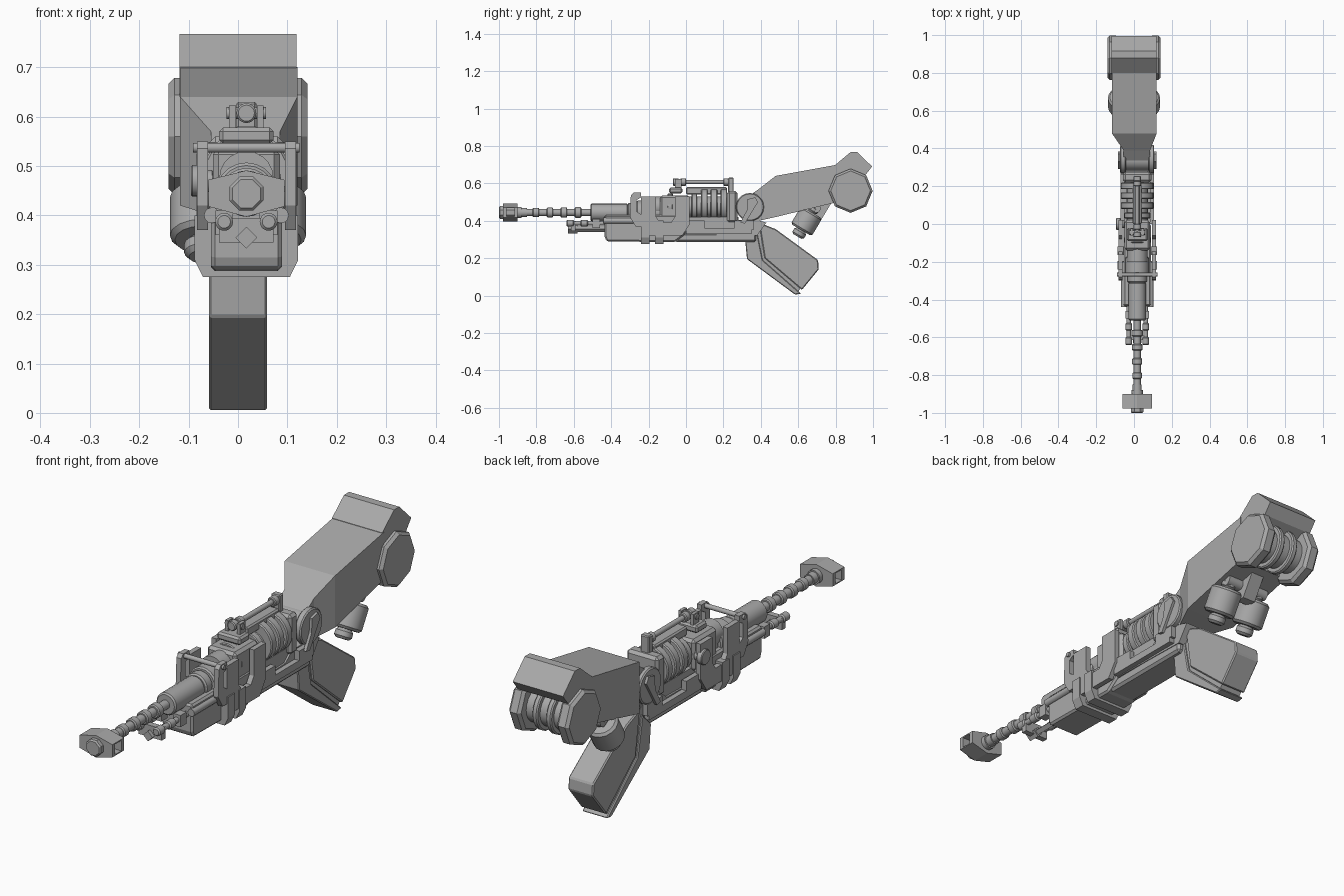
import bpy, bmesh, math
from mathutils import Matrix, Vector

if "Cube" in bpy.data.objects:
    bpy.data.objects.remove(bpy.data.objects["Cube"])

CENTRE = .017                  # x of the barrel and receiver
AXIS = .444                    # height of the barrel
SIDES = (-1, 1)
ALONG, ACROSS = Vector((0, 1, 0)), Vector((1, 0, 0))

steel = bpy.data.materials.new("steel gray")
steel.use_nodes = True
steel.diffuse_color = (.4, .4, .4, 1)
steel.node_tree.nodes["Principled BSDF"].inputs["Base Color"].default_value = steel.diffuse_color


def finish(name, bm, bevel=0):
    bmesh.ops.recalc_face_normals(bm, faces=bm.faces)
    mesh = bpy.data.meshes.new(name)
    bm.to_mesh(mesh)
    bm.free()
    mesh.materials.append(steel)
    part = bpy.data.objects.new(name, mesh)
    bpy.context.collection.objects.link(part)
    if bevel:
        modifier = part.modifiers.new("bevel", "BEVEL")
        modifier.width, modifier.segments = bevel, 1
    return part


def loft(name, rings, bevel=0):
    """Skin a list of equal point loops and cap both ends."""
    bm = bmesh.new()
    loops = [[bm.verts.new(point) for point in ring] for ring in rings]
    for near, far in zip(loops, loops[1:]):
        for i in range(len(near)):
            bm.faces.new((near[i - 1], near[i], far[i], far[i - 1]))
    bm.faces.new(loops[0])
    bm.faces.new(loops[-1])
    return finish(name, bm, bevel)


def plate(name, outline, half, x=CENTRE, bevel=0):
    """Side outline of (y, z) points given a width about x."""
    return loft(name, [[(x + side * half, y, z) for y, z in outline] for side in SIDES], bevel)


def block(name, half, front, back, bottom, top, x=CENTRE, bevel=0):
    outline = [(front, bottom), (back, bottom), (back, top), (front, top)]
    return plate(name, outline, half, x, bevel)


def section(name, outline, front, back):
    """Front outline of (x, z) points extruded along y."""
    return loft(name, [[(x, y, z) for x, z in outline] for y in (front, back)])


def mirrored(points, centre):
    return points + [(2 * centre - u, v) for u, v in reversed(points)]


def spindle(name, start, axis, steps, sides=20, chamfer=0, turn=0):
    """Stepped solid of revolution from (length, radius) steps."""
    frame = Matrix.Translation(start) @ axis.to_track_quat("Z", "Y").to_matrix().to_4x4()
    rings, reach = [], 0
    for length, radius in steps:
        stations = [(reach, radius), (reach + length, radius)]
        if chamfer:
            stations = [(reach, radius - chamfer), (reach + chamfer, radius),
                        (reach + length - chamfer, radius), (reach + length, radius - chamfer)]
        reach += length
        for distance, r in stations:
            angles = [turn + math.tau * i / sides for i in range(sides)]
            rings.append([frame @ Vector((r * math.cos(a), r * math.sin(a), distance)) for a in angles])
    part = loft(name, rings)
    if sides > 8:
        bpy.ops.object.select_all(action="DESELECT")
        part.select_set(True)
        bpy.context.view_layer.objects.active = part
        bpy.ops.object.shade_smooth_by_angle(angle=math.radians(35))
    return part


def rod(name, start, end, radius):
    axis = Vector(end) - Vector(start)
    return spindle(name, start, axis, [(axis.length, radius)], sides=12)


def collar(name, y, length, radius, x=CENTRE, z=AXIS):
    return spindle(name, (x, y, z), ALONG, [(length, radius)], chamfer=length / 8)


# Stock: a body that narrows toward the hub, then a raised crest
NECK, WIDE = (-.055, .085), (-.117, .12)
loft("stock_body", [
    [(left, y, bottom), (right, y, bottom), (right, y, top), (left, y, top)]
    for y, bottom, top, (left, right) in (
        (.29, .43, .5, NECK), (.39, .4, .57, NECK), (.48, .42, .64, WIDE), (.81, .5, .7, WIDE))])
plate("stock_crest", [(.78, .55), (.8, .7), (.88, .767), (.915, .767), (.995, .69), (.96, .645)], .118, x=0)

# Stock end: octagonal discs with a ribbed roller between them
pivot = Vector((0, .88, .56))
for side in SIDES:
    spindle("stock_disc", pivot + ACROSS * side * .085, ACROSS * side, [(.056, .118)], sides=8, chamfer=.012)
spindle("stock_roller", pivot - ACROSS * .1, ACROSS, [(.2, .072)])
for side in SIDES:
    spindle("roller_rib", pivot + ACROSS * side * .02, ACROSS * side, [(.025, .092)], chamfer=.005)

# Canisters hanging under the stock
plate("canister_bracket", [(.66, .5), (.78, .5), (.72, .4), (.68, .4)], .03, x=0)
rod("canister_axle", (-.1, .695, .467), (.1, .695, .467), .025)
for side in SIDES:
    spindle("canister", (side * .073, .69, .475), Vector((0, -.5, -.84)),
            [(.035, .03), (.11, .065), (.04, .036)], sides=16, chamfer=.01)

# Grip: main body, front strip and the groove between them
plate("grip_body", [(.39, .39), (.42, .2), (.62, .03), (.71, .14), (.706, .19), (.48, .355)],
      .059, x=0, bevel=.005)
plate("grip_front_strip", [(.316, .3), (.326, .195), (.583, .005), (.615, .01), (.41, .19), (.376, .36)],
      .059, x=0, bevel=.004)
plate("grip_core", [(.36, .4), (.38, .2), (.6, .02), (.68, .15)], .05, x=0)

# Hub joint with a lever on each face
hub = Vector((CENTRE, .342, .473))
spindle("hub_core", hub - ACROSS * .09, ACROSS, [(.18, .06)])
for side in SIDES:
    spindle("hub_rim", hub + ACROSS * side * .06, ACROSS * side, [(.03, .075)], chamfer=.005)
    plate("hub_lever", [(.29, .39), (.315, .385), (.385, .5), (.37, .525), (.33, .515), (.325, .455)],
          .007, x=CENTRE + side * .094)

# Lower frame
plate("frame", [(-.05, .33), (.38, .32), (.43, .39), (.36, .41), (.24, .4), (.2, .365), (-.05, .36)], .066)
block("lower_rail", .063, -.06, .375, .287, .335, bevel=.01)
block("receiver_base", .058, -.1, .28, .34, .42)
for side in SIDES:
    edge = CENTRE + side * .078
    block("frame_side", .011, 0, .35, .33, .36, x=edge)
    for y in (.0, .26):
        block("frame_lug", .011, y, y + .1, .35, .4, x=edge)

# Front block and receiver
plate("front_block", [(-.435, .43), (-.435, .315), (-.425, .29), (-.06, .285), (0, .33), (0, .43)],
      .072, bevel=.008)
block("receiver", .068, -.14, .02, .4, .535, bevel=.012)
block("rear_plate", .075, .22, .275, .39, .56, bevel=.012)

# Clamp: U plates and hooks on both sides, cross bar and straps below
u_outline = mirrored([(.03, .39), (.05, .42), (.05, .53), (.13, .53), (.13, .38), (.09, .32)], 0)
for side in SIDES:
    edge = CENTRE + side * .089
    plate("clamp_plate", [(y - .11, z) for y, z in u_outline], .011, x=edge)
    plate("clamp_hook", [(-.295, .535), (-.28, .55), (-.24, .55), (-.24, .525), (-.265, .51),
                         (-.265, .45), (-.235, .43), (-.235, .37), (-.27, .37), (-.3, .42)], .011, x=edge)
rod("clamp_cross_bar", (CENTRE - .108, -.268, .537), (CENTRE + .108, -.268, .537), .01)
strap = mirrored([(CENTRE + .105, .4), (CENTRE + .105, .31), (CENTRE + .088, .275)], CENTRE)
for front in (-.24, -.165):
    section("clamp_strap", strap, front, front + .045)
spindle("side_knob", (-.05, 0, .47), -ACROSS, [(.02, .022), (.025, .032)], chamfer=.003)

# Barrel: slim tube with collars, then a thick sleeve
spindle("barrel", (CENTRE, -.91, AXIS), ALONG, [(.03, .03), (.03, .024), (.4, .019)])
for i in range(4):
    collar("barrel_collar", -.82 + i * .075, .035, .025 + i * .0015)
spindle("barrel_sleeve", (CENTRE, -.51, AXIS), ALONG,
        [(.2, .047), (.045, .052), (.09, .063), (.06, .05)], chamfer=.006)

# Coil housing behind the receiver
spindle("coil_core", (CENTRE, -.2, .475), ALONG, [(.46, .055)])
for i in range(3):
    collar("coil_ring", .08 + i * .052, .036, .087, z=.485)
for y in (-.1, .03):
    collar("coil_end", y, .03, .07, z=.475)
block("coil_top_rail", .025, 0, .22, .54, .58, bevel=.006)

# Muzzle: six-sided brake with a window cut through its sides
brake = section("muzzle_brake", mirrored(
    [(CENTRE, .491), (CENTRE + .077, .472), (CENTRE + .077, .418), (CENTRE, .397)], CENTRE), -.978, -.9)
bm = bmesh.new()
bm.from_mesh(brake.data)
bmesh.ops.remove_doubles(bm, verts=bm.verts, dist=.0001)
bmesh.ops.recalc_face_normals(bm, faces=bm.faces)
bm.to_mesh(brake.data)
bm.free()
cutter = block("window_cutter", .2, -.96, -.918, .423, .467)
cutter.hide_render = True
cutter.hide_set(True)
windows = brake.modifiers.new("windows", "BOOLEAN")
windows.operation, windows.object = "DIFFERENCE", cutter
spindle("muzzle_core", (CENTRE, -1, AXIS), ALONG, [(.1, .037)], sides=8, chamfer=.006, turn=math.pi / 8)

# Twin tubes and a square spike under the barrel
for side in SIDES:
    x = CENTRE + side * .045
    rod("under_tube", (x, -.64, .387), (x, -.4, .387), .012)
    for y in (-.64, -.565):
        collar("under_tube_collar", y, .042, .018, x=x, z=.387)
    block("under_tube_clip", .018, -.5, -.46, .36, .41, x=x)
    rod("side_tube", (x + side * .025, -.44, .4), (x + side * .025, -.2, .4), .016)
spindle("square_spike", (CENTRE, -.63, .355), ALONG, [(.05, .022), (.17, .014)], sides=4)
block("under_bracket", .055, -.615, -.59, .345, .395)

# Top rod with its fittings
height = .607
rod("top_rod", (CENTRE, -.06, height), (CENTRE, .25, height), .011)
for y in (-.07, -.03, .2):
    collar("top_rod_collar", y, .03, .02, z=height)
rod("top_rod_pin", (CENTRE - .04, -.045, height), (CENTRE + .04, -.045, height), .012)
block("top_rod_base", .055, -.09, -.02, .545, .578, bevel=.008)
block("top_rod_post", .02, .225, .255, .5, .63, bevel=.004)
for side in SIDES:
    block("top_rod_ear", .007, -.06, -.025, .57, .622, x=CENTRE + side * .028)
